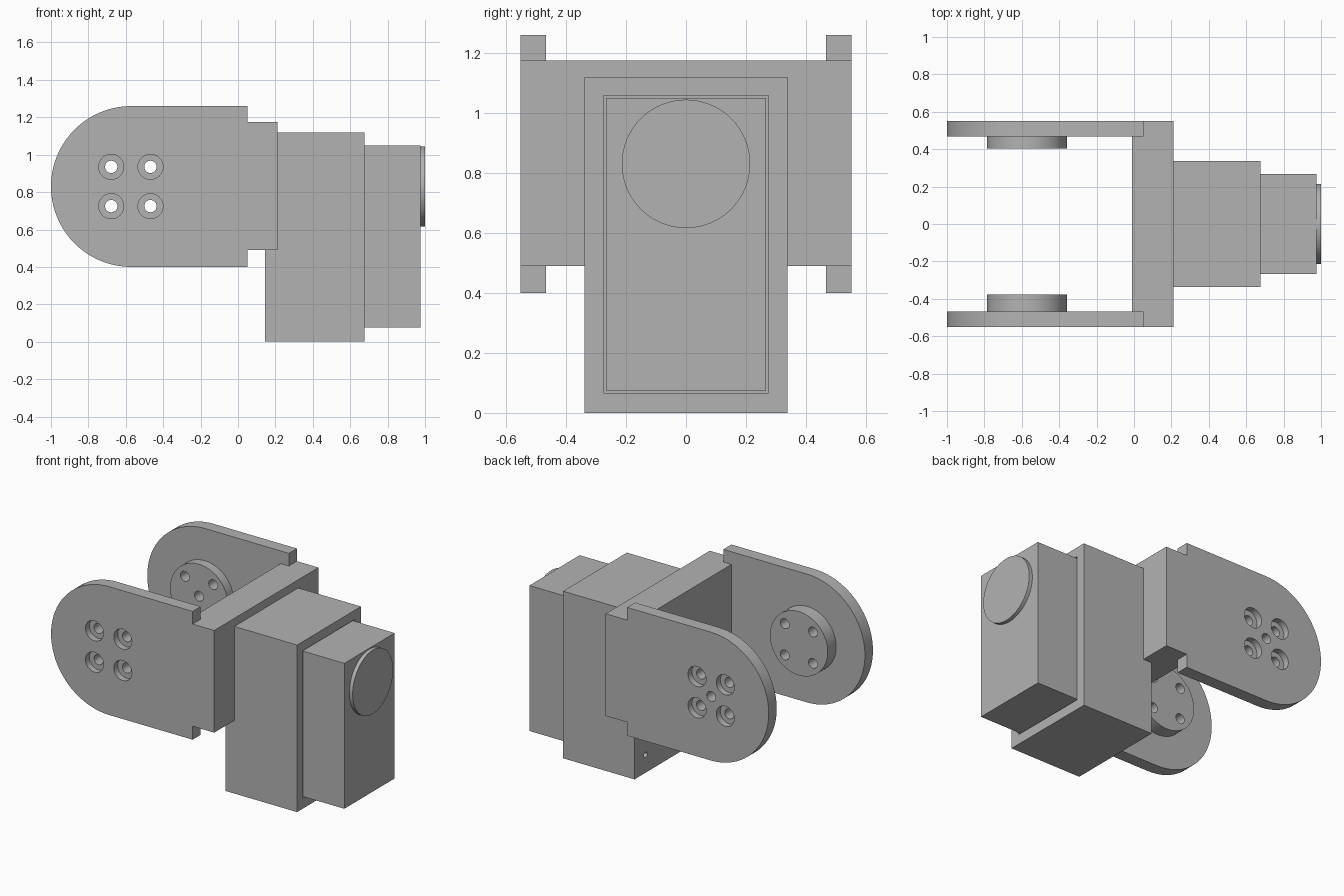
import bpy, bmesh, math
from mathutils import Matrix, Vector

cube = bpy.data.objects.get("Cube")
if cube:
    bpy.data.objects.remove(cube, do_unlink=True)

grey = bpy.data.materials.new("plain_grey")
grey.use_nodes = True
grey.diffuse_color = (0.45, 0.45, 0.45, 1)
grey.node_tree.nodes["Principled BSDF"].inputs["Base Color"].default_value = grey.diffuse_color

AXIS_X, AXIS_Z = -0.573, 0.83       # pivot line of the bracket
OUTER, INNER = 0.552, 0.467         # side plate faces in y
BOLT, HOLE_R, BORE_R = 0.105, 0.033, 0.067


def finish(name, bm):
    bmesh.ops.recalc_face_normals(bm, faces=bm.faces)
    mesh = bpy.data.meshes.new(name)
    bm.to_mesh(mesh)
    bm.free()
    mesh.materials.append(grey)
    obj = bpy.data.objects.new(name, mesh)
    bpy.context.collection.objects.link(obj)
    return obj


def box(name, low, high):
    low, high = Vector(low), Vector(high)
    bm = bmesh.new()
    bmesh.ops.create_cube(bm, size=1, matrix=Matrix.Translation((low + high) / 2)
                          @ Matrix.Diagonal((*(high - low), 1)))
    return finish(name, bm)


def cylinder(name, start, end, radius, sides=32):
    start, end = Vector(start), Vector(end)
    axis = end - start
    turn = axis.to_track_quat('Z', 'Y').to_matrix().to_4x4()
    bm = bmesh.new()
    bmesh.ops.create_cone(bm, cap_ends=True, segments=sides, radius1=radius, radius2=radius,
                          depth=axis.length, matrix=Matrix.Translation((start + end) / 2) @ turn)
    return finish(name, bm)


def cut(obj, cutter):
    mod = obj.modifiers.new("cut", 'BOOLEAN')
    mod.operation, mod.solver, mod.object = 'DIFFERENCE', 'EXACT', cutter
    bpy.context.view_layer.objects.active = obj
    bpy.ops.object.modifier_apply(modifier=mod.name)
    bpy.data.objects.remove(cutter, do_unlink=True)


def side_plate(name, side):
    # rounded end, straight flanks, narrower tab at the bridge
    radius = 0.43
    outline = [(0.05, 0.40), (0.05, 0.49), (0.21, 0.49), (0.21, 1.175), (0.05, 1.175), (0.05, 1.26)]
    for i in range(41):
        a = math.pi / 2 + math.pi * i / 40
        outline.append((-0.57 + radius * math.cos(a), AXIS_Z + radius * math.sin(a)))
    bm = bmesh.new()
    face = bm.faces.new([bm.verts.new((x, side * INNER, z)) for x, z in outline])
    out = bmesh.ops.extrude_face_region(bm, geom=[face])
    bmesh.ops.translate(bm, vec=(0, side * (OUTER - INNER), 0),
                        verts=[v for v in out["geom"] if isinstance(v, bmesh.types.BMVert)])
    return finish(name, bm)


def drill(obj, side, x, z, radius, inner, outer):
    cut(obj, cylinder("drill", (x, side * inner, z), (x, side * outer, z), radius))


# bracket sides with inner bosses and counterbored bolt holes
parts = []
for word, side, boss_face in (("right", -1, 0.377), ("left", 1, 0.405)):
    plate = side_plate(word + "_plate", side)
    boss = cylinder(word + "_boss", (AXIS_X, side * boss_face, AXIS_Z),
                    (AXIS_X, side * INNER, AXIS_Z), 0.214, 64)
    spots = [(AXIS_X + i * BOLT, AXIS_Z + k * BOLT) for i in (-1, 1) for k in (-1, 1)]
    for x, z in spots:
        drill(plate, side, x, z, BORE_R, 0.51, 0.7)
    if side > 0:
        spots.append((AXIS_X, AXIS_Z))
    for x, z in spots:
        drill(plate, side, x, z, HOLE_R, 0.3, 0.7)
        drill(boss, side, x, z, HOLE_R, 0.3, 0.7)
    parts += [plate, boss]

# cross bridge joining the sides
parts.append(box("bridge", (-0.01, -INNER, 0.49), (0.21, INNER, 1.175)))

# main housing with a recess for the rear case and small screw holes
housing = box("housing", (0.145, -0.338, 0), (0.675, 0.338, 1.12))
cut(housing, box("recess", (0.64, -0.275, 0.066), (0.8, 0.275, 1.058)))
for y in (-0.22, 0.22):
    cut(housing, cylinder("screw", (0.05, y, 0.12), (0.25, y, 0.12), 0.018))
parts.append(housing)

# rear case and round end cap
parts.append(box("rear_case", (0.64, -0.266, 0.075), (0.975, 0.266, 1.05)))
parts.append(cylinder("end_cap", (0.975, 0, AXIS_Z), (1, 0, AXIS_Z), 0.214, 64))

# smooth round walls, sharp corners
bpy.ops.object.select_all(action='DESELECT')
for obj in parts:
    obj.select_set(True)
bpy.context.view_layer.objects.active = parts[0]
bpy.ops.object.shade_smooth_by_angle(angle=math.radians(30))
